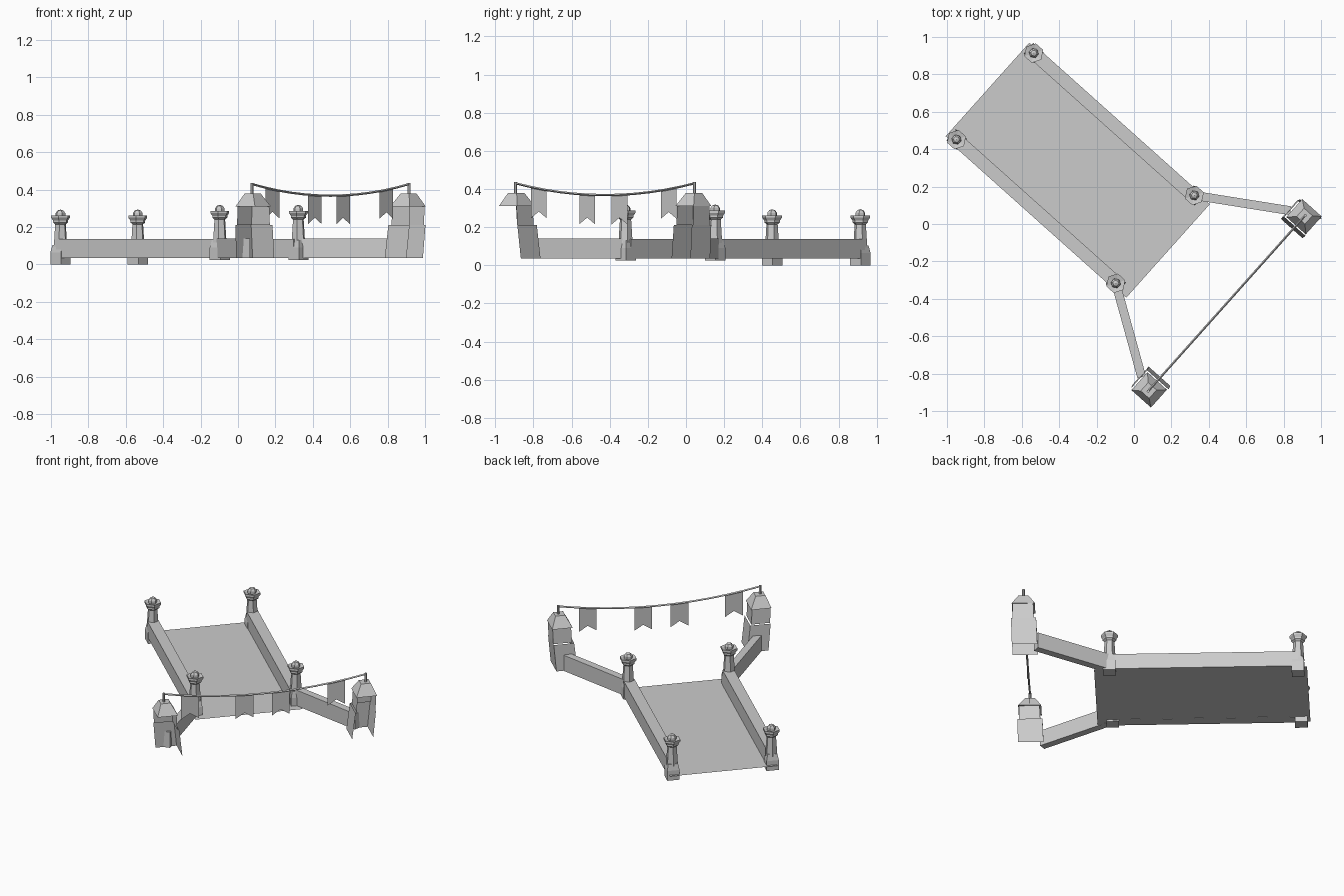
import bpy, bmesh, math
from mathutils import Matrix, Vector

if "Cube" in bpy.data.objects:
    bpy.data.objects.remove(bpy.data.objects["Cube"])

# Bridge frame: u runs along the deck toward the flared end, v across it
FRAME = Matrix.Translation((-0.3175, 0.3025, 0)) @ Matrix.Rotation(math.radians(-41.8), 4, 'Z')


def finish(bm, name, closed=True):
    if closed:
        bmesh.ops.recalc_face_normals(bm, faces=bm.faces)
    bm.transform(FRAME)
    me = bpy.data.meshes.new(name)
    bm.to_mesh(me)
    bm.free()
    ob = bpy.data.objects.new(name, me)
    bpy.context.collection.objects.link(ob)
    return ob


def loft(bm, rings):
    """Skin a stack of point rings and cap both ends."""
    vs = [[bm.verts.new(p) for p in r] for r in rings]
    n = len(rings[0])
    for a, b in zip(vs, vs[1:]):
        for i in range(n):
            j = (i + 1) % n
            bm.faces.new((a[i], a[j], b[j], b[i]))
    bm.faces.new(vs[0][::-1])
    bm.faces.new(vs[-1])


def ngon(u, v, z, r, n, phase=0.0):
    return [(u + r * math.cos(phase + i * math.tau / n),
             v + r * math.sin(phase + i * math.tau / n), z) for i in range(n)]


def rect(u0, u1, v0, v1, z):
    return [(u0, v0, z), (u1, v0, z), (u1, v1, z), (u0, v1, z)]


def wall(name, a, b, t, z0, z1):
    a, b = Vector(a), Vector(b)
    d = (b - a).normalized()
    n = Vector((-d.y, d.x)) * t / 2
    foot = [a - n, b - n, b + n, a + n]
    bm = bmesh.new()
    loft(bm, [[(p.x, p.y, z) for p in foot] for z in (z0, z1)])
    finish(bm, name)


def post(name, u, v, z):
    bm = bmesh.new()
    q = math.pi / 4
    # square plinth and tapered shoulder
    loft(bm, [ngon(u, v, z + h, r, 4, q) for h, r in
              ((0, .054), (.065, .054), (.105, .043))])
    # shaft, flared collar and neck
    loft(bm, [ngon(u, v, z + h, r, 6) for h, r in
              ((.09, .038), (.215, .030), (.225, .042), (.235, .042),
               (.25, .053), (.262, .053), (.255, .022))])
    # ball finial
    bmesh.ops.create_uvsphere(bm, u_segments=6, v_segments=5, radius=.028,
                              matrix=Matrix.Translation((u, v, z + .266)))
    finish(bm, name)


# Deck: one thin sheet
bm = bmesh.new()
bm.faces.new([bm.verts.new(p) for p in rect(-.625, .67, -.335, .335, .036)])
finish(bm, "deck", closed=False)

for s, side in ((1, "right"), (-1, "left")):
    # Side rails, flared wing walls, posts
    wall(side + "_rail", (-.57, s * .31), (.577, s * .31), .07, .035, .137)
    wall(side + "_wing_wall", (.577, s * .315), (1.015, s * .597), .047, .035, .14)
    post(side + "_rear_post", -.57, s * .31, 0)
    post(side + "_front_post", .577, s * .315, .025)

    # Hollow end pier, open at the front; the left one also lacks its outer side
    bm = bmesh.new()
    for lo, hi in (((1.005, 1.16, .53, .662, .035), (1.012, 1.165, .55, .677, .21)),
                   ((1.025, 1.155, .56, .677, .21), (1.03, 1.155, .565, .68, .31))):
        a, b = [[bm.verts.new((p[0], s * p[1], p[2])) for p in rect(*r)] for r in (lo, hi)]
        # corners: 0 back inner, 1 front inner, 2 front outer, 3 back outer
        for i, j in ((0, 1), (3, 0)) + (((2, 3),) if s > 0 else ()):
            f = (a[i], a[j], b[j], b[i])
            bm.faces.new(f if s > 0 else f[::-1])
    finish(bm, side + "_pier", closed=False)

    # Pier cap and rope pole
    bm = bmesh.new()
    loft(bm, [[(p[0], s * p[1], p[2]) for p in r] for r in
              (rect(1.02, 1.16, .557, .685, .31), rect(1.06, 1.12, .595, .655, .38))])
    finish(bm, side + "_pier_cap")
    bm = bmesh.new()
    loft(bm, [ngon(1.09, s * .63, z, .008, 6) for z in (.37, .436)])
    finish(bm, side + "_rope_pole")


# Sagging rope between the poles
def rope_z(v):
    return .368 + .062 * (v / .63) ** 2


bm = bmesh.new()
rings = []
for i in range(13):
    v = -.63 + 1.26 * i / 12
    rings.append([(1.09 + .006 * math.cos(k * math.pi / 2), v,
                   rope_z(v) + .006 * math.sin(k * math.pi / 2)) for k in range(4)])
loft(bm, rings)
finish(bm, "rope")

# Swallowtail flags hung on the rope
for i, t in enumerate((.13, .40, .58, .855)):
    v = -.63 + 1.26 * t
    a, b, w = rope_z(v - .055), rope_z(v + .055), .055
    bot = rope_z(v) - .155
    bm = bmesh.new()
    pts = [(v - w, a), (v - w, bot), (v, bot + .035), (v + w, bot), (v + w, b), (v, rope_z(v))]
    vs = [bm.verts.new((1.09, y, z)) for y, z in pts]
    bm.faces.new((vs[0], vs[1], vs[2], vs[5]))
    bm.faces.new((vs[5], vs[2], vs[3], vs[4]))
    finish(bm, "flag_%d" % (i + 1), closed=False)
